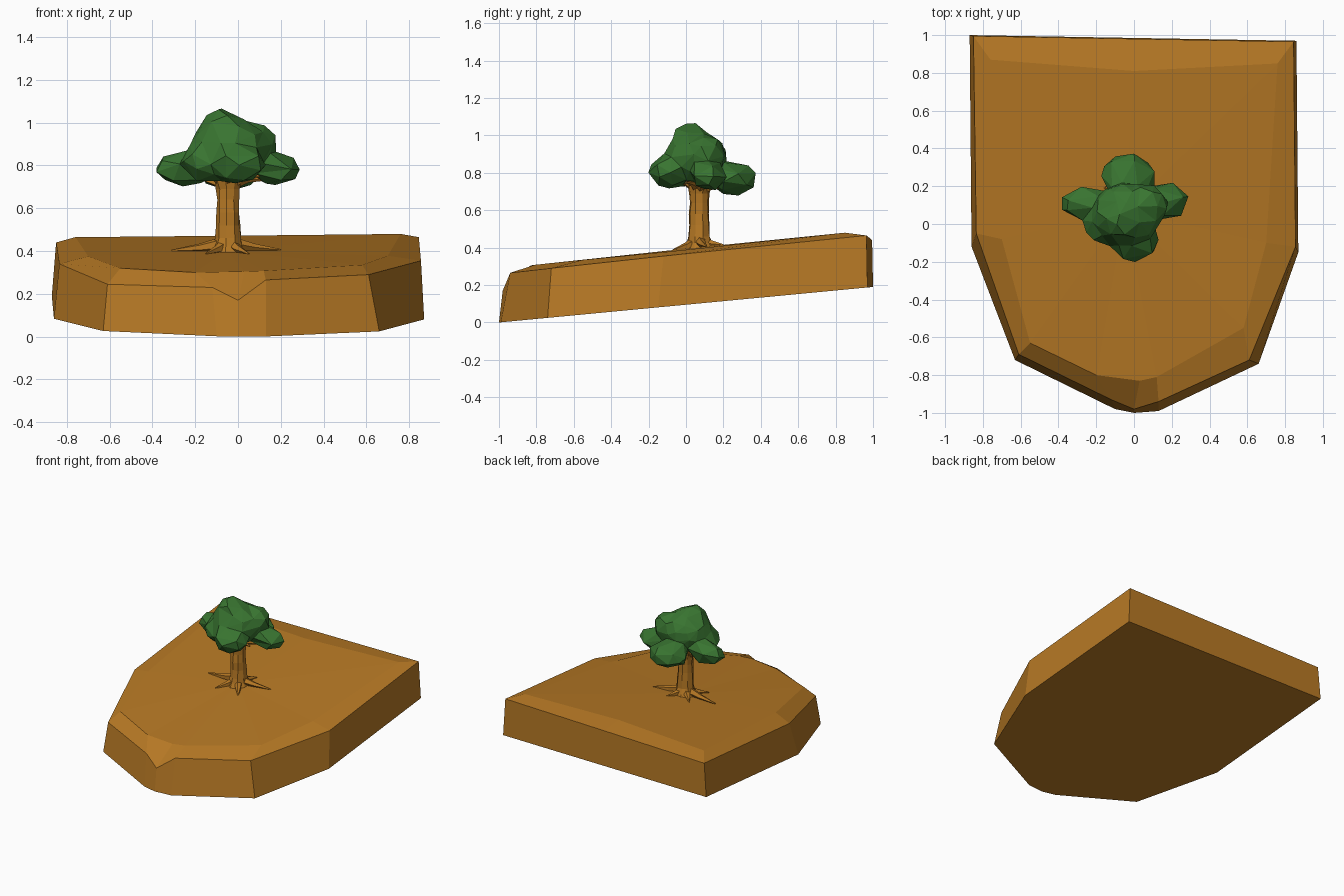
import bpy, bmesh, math, random
from mathutils import Vector

if "Cube" in bpy.data.objects:
    bpy.data.objects.remove(bpy.data.objects["Cube"])

random.seed(4)


def material(name, rgb):
    m = bpy.data.materials.new(name)
    m.diffuse_color = (*rgb, 1)
    m.use_nodes = True
    m.node_tree.nodes["Principled BSDF"].inputs["Base Color"].default_value = m.diffuse_color
    return m


EARTH = material("earth_brown", (0.47, 0.19, 0.018))
LEAF = material("leaf_green", (0.04, 0.175, 0.03))


def finish(bm, name, mat):
    bmesh.ops.recalc_face_normals(bm, faces=bm.faces)
    me = bpy.data.meshes.new(name)
    bm.to_mesh(me)
    bm.free()
    me.materials.append(mat)
    ob = bpy.data.objects.new(name, me)
    bpy.context.collection.objects.link(ob)
    return ob


def bridge(bm, a, b):
    n = len(a)
    for i in range(n):
        j = (i + 1) % n
        bm.faces.new((a[i], a[j], b[j], b[i]))


# Sloping ground slab: bottom outline, bevelled rim, inner top ring
bottom = [(0, -1), (.13, -.99), (.66, -.74), (.87, -.15), (.86, .97),
          (0, .985), (-.87, 1), (-.86, -.12), (-.63, -.72), (-.1, -.98)]
rim = [(0, -.98, .17), (.13, -.94, .265), (.61, -.72, .29), (.855, -.12, .355), (.845, .965, .465),
       (0, .98, .453), (-.85, .995, .44), (-.835, -.05, .34), (-.61, -.69, .245), (-.12, -.93, .23)]
inner = [(.03, -.83, .305), (.12, -.81, .308), (.58, -.55, .335), (.7, -.1, .378), (.76, .85, .48),
         (0, .81, .472), (-.76, .87, .465), (-.7, -.08, .375), (-.55, -.63, .32), (-.2, -.8, .3)]
bm = bmesh.new()
base = [bm.verts.new((x, y, .095 * (y + 1))) for x, y in bottom]
edge = [bm.verts.new(p) for p in rim]
top = [bm.verts.new(p) for p in inner]
bm.faces.new(base[::-1])
bridge(bm, base, edge)
bridge(bm, edge, top)
mid = bm.verts.new((-.05, .07, .402))
for i in range(len(top)):
    bm.faces.new((top[i], top[(i + 1) % len(top)], mid))
finish(bm, "ground_slab", EARTH)


# Tapered tubes for trunk, roots and branches
def tube(bm, points, radii, sides, jitter=0):
    pts = [Vector(p) for p in points]
    axis = (pts[-1] - pts[0]).normalized()
    ref = Vector((0, 1, 0)) if abs(axis.z) > .8 else Vector((0, 0, 1))
    u = axis.cross(ref).normalized()
    v = axis.cross(u)
    rings = []
    for p, r in zip(pts, radii):
        ring = []
        for i in range(sides):
            a = math.tau * i / sides
            k = r * (1 + random.uniform(-jitter, jitter))
            ring.append(bm.verts.new(p + (u * math.cos(a) + v * math.sin(a)) * k))
        rings.append(ring)
    for a, b in zip(rings, rings[1:]):
        bridge(bm, a, b)
    bm.faces.new(rings[0][::-1])
    bm.faces.new(rings[-1])


def ground(y):
    return .394 + .102 * y


# Trunk
bm = bmesh.new()
profile = [(.39, .085), (.425, .07), (.46, .06), (.52, .056), (.58, .053), (.64, .053),
           (.69, .055), (.73, .065), (.78, .085)]
tube(bm, [(-.045, .07, z) for z, r in profile], [r for z, r in profile], 9, .08)
finish(bm, "trunk", EARTH)

# Roots creeping over the slope
bm = bmesh.new()
for x, y in [(-.31, .09), (-.15, -.06), (.05, -.07), (.2, .11), (.02, .2), (-.16, .19)]:
    start = Vector((-.045, .07, .44))
    end = Vector((x, y, ground(y)))
    bend = start.lerp(end, .5)
    bend.z = ground(bend.y) + .014
    tube(bm, [start, bend, end], [.035, .02, .004], 5, .1)
finish(bm, "roots", EARTH)

# Branches under the crown
bm = bmesh.new()
for end in [(-.27, .1, .745), (.14, .1, .735), (.04, .23, .72),
            (-.04, -.08, .765), (-.15, .2, .74), (.1, .0, .75), (-.17, .0, .745)]:
    start = Vector((-.045, .07, .705))
    bend = start.lerp(Vector(end), .5) + Vector((0, 0, .015))
    tube(bm, [start, bend, end], [.03, .016, .005], 5, .1)
finish(bm, "branches", EARTH)

# Leafy crown: a sphere pushed out to the outermost of several lobes
lobes = [((-.04, .05, .88), (.18, .165, .145)), ((-.07, .02, .965), (.1, .1, .095)),
         ((-.25, .11, .785), (.135, .085, .08)), ((.17, .12, .785), (.115, .095, .075)),
         ((.0, -.085, .81), (.125, .11, .09)), ((-.03, .25, .77), (.14, .125, .085)),
         ((.05, .1, .9), (.13, .11, .1)), ((-.13, .0, .82), (.13, .11, .1))]
heart = Vector((-.05, .09, .83))


def reach(d):
    best = .06
    for c, r in lobes:
        o = Vector([(heart[i] - c[i]) / r[i] for i in range(3)])
        e = Vector([d[i] / r[i] for i in range(3)])
        a, b, k = e.dot(e), o.dot(e), o.dot(o) - 1
        disc = b * b - a * k
        if disc >= 0:
            best = max(best, (-b + math.sqrt(disc)) / a)
    return best


bm = bmesh.new()
bmesh.ops.create_icosphere(bm, subdivisions=4, radius=1)
for v in bm.verts:
    d = v.co.normalized()
    v.co = heart + d * reach(d) * random.uniform(.985, 1.02)
crown = finish(bm, "leafy_crown", LEAF)
dec = crown.modifiers.new("facets", 'DECIMATE')
dec.ratio = .16
